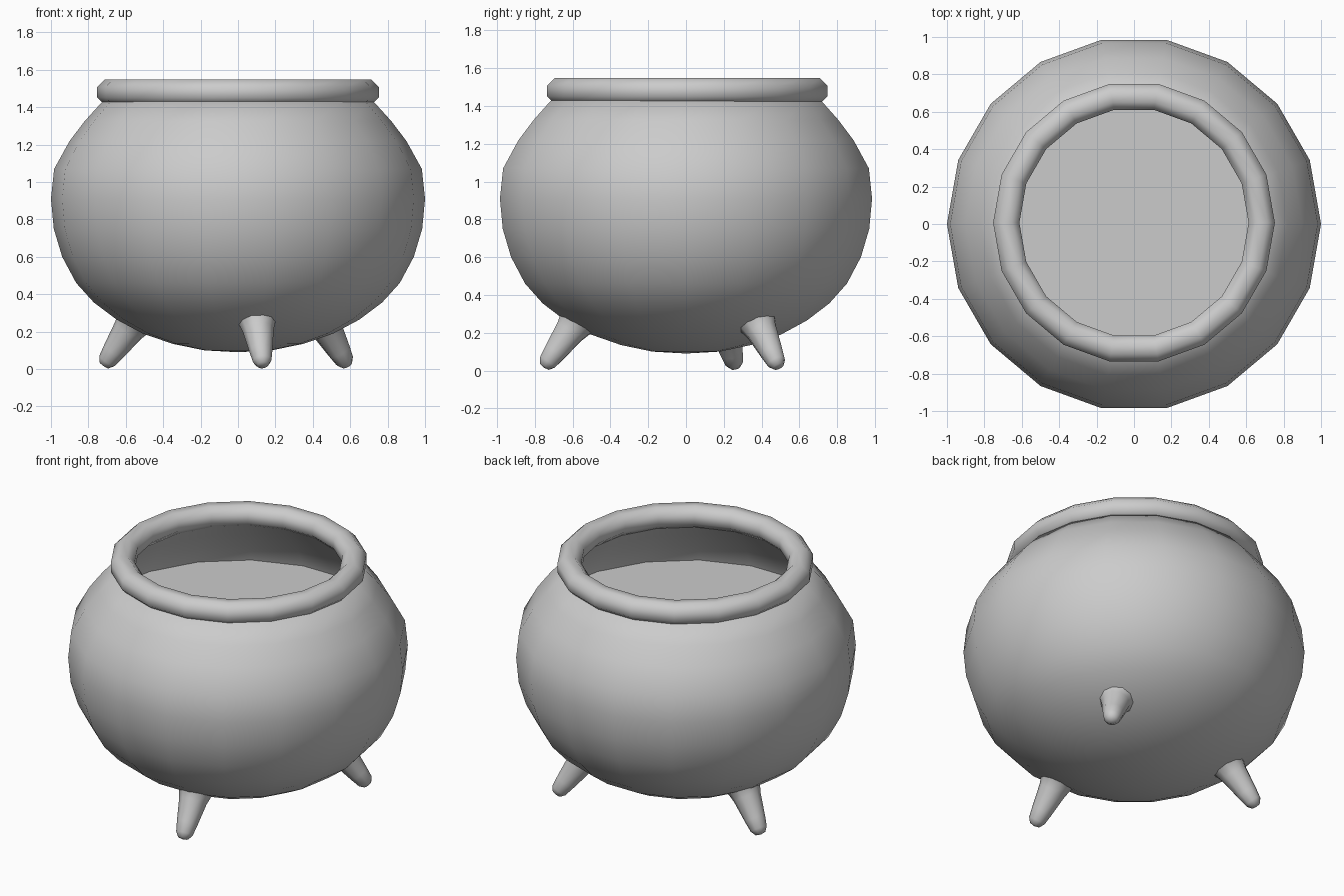
import bpy, bmesh, math
from mathutils import Vector, Matrix

if "Cube" in bpy.data.objects:
    bpy.data.objects.remove(bpy.data.objects["Cube"])

SIDES = 18


def finish(name, bm, smooth_angle=60):
    bmesh.ops.remove_doubles(bm, verts=bm.verts, dist=0.0005)
    bmesh.ops.recalc_face_normals(bm, faces=bm.faces)
    me = bpy.data.meshes.new(name)
    bm.to_mesh(me)
    bm.free()
    ob = bpy.data.objects.new(name, me)
    bpy.context.collection.objects.link(ob)
    bpy.ops.object.select_all(action='DESELECT')
    ob.select_set(True)
    bpy.context.view_layer.objects.active = ob
    bpy.ops.object.shade_smooth_by_angle(angle=math.radians(smooth_angle))
    return ob


def lathe(name, profile, sides, matrix=None, closed=False, smooth_angle=60):
    """Revolve (radius, height) points around z."""
    bm = bmesh.new()
    rings = [[bm.verts.new((r * math.cos(2 * math.pi * i / sides),
                            r * math.sin(2 * math.pi * i / sides), z))
              for i in range(sides)] for r, z in profile]
    pairs = list(zip(rings, rings[1:]))
    if closed:
        pairs.append((rings[-1], rings[0]))
    for a, b in pairs:
        for i in range(sides):
            j = (i + 1) % sides
            bm.faces.new((a[i], a[j], b[j], b[i]))
    if matrix:
        bm.transform(matrix)
    return finish(name, bm, smooth_angle)


# Pot bowl: outer shell, neck, then inner shell
outer = [(0, 0.09), (0.18, 0.10), (0.35, 0.135), (0.51, 0.19), (0.65, 0.265),
         (0.77, 0.355), (0.865, 0.46), (0.94, 0.60), (0.985, 0.75), (1.0, 0.91),
         (0.983, 1.07), (0.90, 1.22), (0.82, 1.325), (0.725, 1.43)]
inner = [(0.64, 1.43), (0.74, 1.32), (0.84, 1.20), (0.915, 1.06), (0.93, 0.91),
         (0.915, 0.76), (0.80, 0.48), (0.55, 0.27), (0, 0.15)]
lathe("pot_bowl", outer + inner, SIDES)

# Rounded rim
rim = [(0.683 + 0.076 * math.cos(math.radians(22.5 + 45 * k)),
        1.48 + 0.074 * math.sin(math.radians(22.5 + 45 * k))) for k in range(8)]
lathe("rim", rim, SIDES, Matrix.Translation((0, 0.007, 0)), closed=True)

# Flat liquid surface
bm = bmesh.new()
bmesh.ops.create_circle(bm, cap_ends=True, segments=SIDES, radius=0.928,
                        matrix=Matrix.Translation((0, 0, 1.08))
                        @ Matrix.Rotation(math.radians(0), 4, 'Z'))
finish("liquid", bm)

# Three splayed, tapered legs with flared roots
leg_profile = [(0, 0), (0.03, 0.006), (0.05, 0.035), (0.062, 0.10),
               (0.083, 0.235), (0.098, 0.285), (0.125, 0.325), (0, 0.36)]
for n, angle in enumerate((-80, 40, 160)):
    a = math.radians(angle)
    out = Vector((math.cos(a), math.sin(a), 0))
    axis = (Vector((0, 0, 0.205)) - out * 0.15).normalized()
    turn = Vector((0, 0, 1)).rotation_difference(axis).to_matrix().to_4x4()
    place = Matrix.Translation(out * 0.765 + Vector((0, 0, 0.016))) @ turn
    lathe(f"leg_{n + 1}", leg_profile, 10, place)
